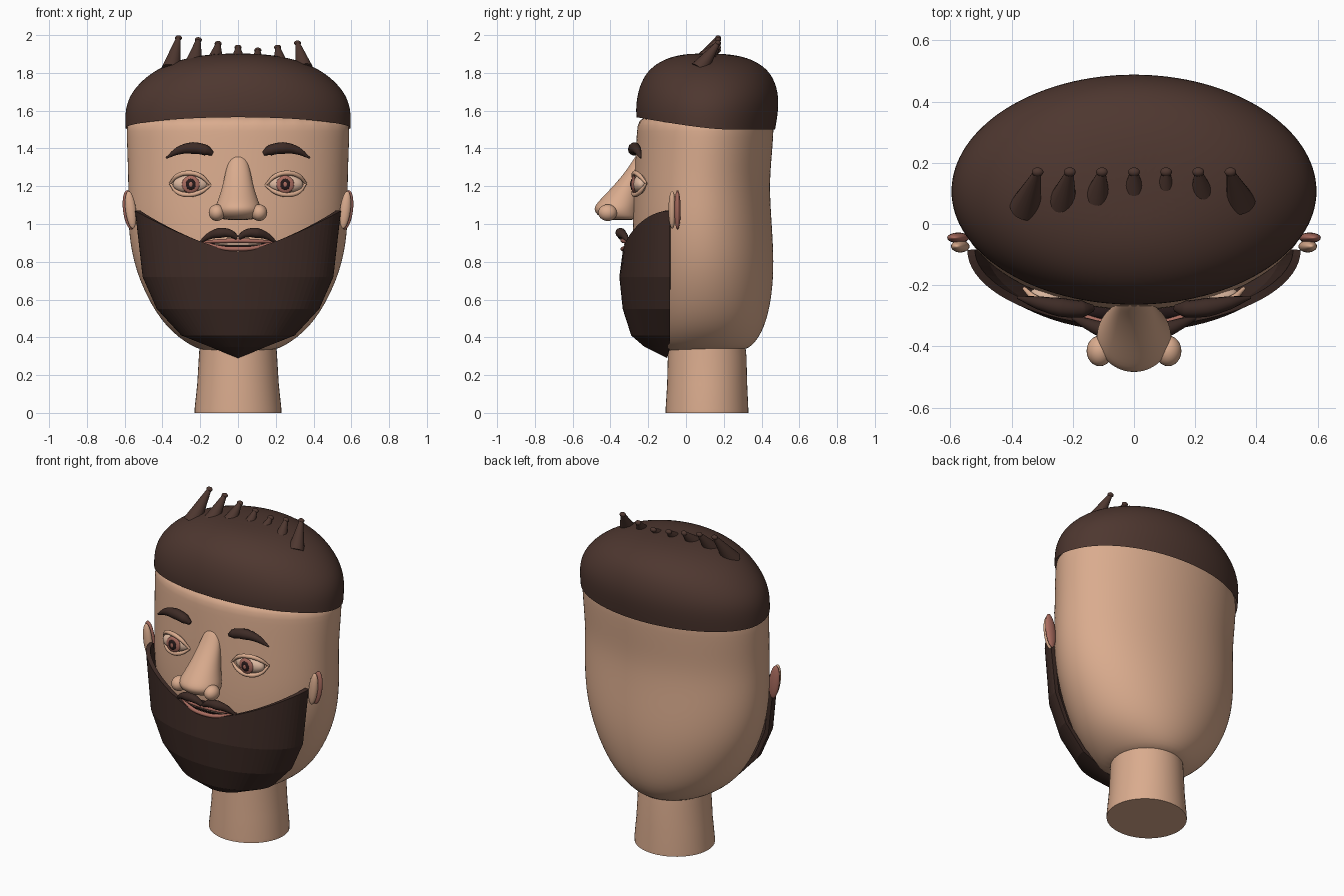
import bpy
import math
from mathutils import Vector

cube = bpy.data.objects.get("Cube")
if cube:
    bpy.data.objects.remove(cube)


def material(name, rgb):
    m = bpy.data.materials.new(name)
    m.use_nodes = True
    m.diffuse_color = (*rgb, 1)
    m.node_tree.nodes["Principled BSDF"].inputs["Base Color"].default_value = (*rgb, 1)
    return m


SKIN = material("skin", (0.70, 0.41, 0.27))
HAIR = material("hair brown", (0.076, 0.038, 0.029))
BEARD = material("beard brown", (0.047, 0.024, 0.019))
PINK = material("pink", (0.40, 0.15, 0.115))
PALE = material("pale cream", (0.72, 0.48, 0.35))
DARK = material("pupil dark", (0.02, 0.01, 0.01))


def mesh_object(name, verts, faces, mat, smooth=True):
    me = bpy.data.meshes.new(name)
    me.from_pydata(verts, [], faces)
    me.materials.append(mat)
    for p in me.polygons:
        p.use_smooth = smooth
    ob = bpy.data.objects.new(name, me)
    bpy.context.collection.objects.link(ob)
    return ob


def loft(name, rings, mat, n=32, subdiv=2, base=None, close_base=True):
    """Stack elliptical rings given as (z, half width, front y, back y), bottom up."""
    verts, faces = [], []
    for i, (z, rx, yf, yb) in enumerate(rings):
        for k in range(n):
            a = 2 * math.pi * k / n
            y = (yf + yb) / 2 + (yb - yf) / 2 * math.sin(a)
            verts.append((rx * math.cos(a), y, base(y) if base and i == 0 else z))
    for i in range(len(rings) - 1):
        for k in range(n):
            j = (k + 1) % n
            faces.append((i * n + k, i * n + j, (i + 1) * n + j, (i + 1) * n + k))
    top = (len(rings) - 1) * n
    faces.append(tuple(range(top, top + n)))
    if close_base:
        faces.append(tuple(reversed(range(n))))
    ob = mesh_object(name, verts, faces, mat)
    if subdiv:
        s = ob.modifiers.new("round", "SUBSURF")
        s.levels = s.render_levels = subdiv
    return ob


def ellipsoid(name, loc, radii, mat, rot=(0, 0, 0)):
    bpy.ops.mesh.primitive_uv_sphere_add(segments=24, ring_count=14, location=loc, rotation=rot)
    ob = bpy.context.object
    ob.name = name
    ob.scale = radii
    ob.data.materials.append(mat)
    bpy.ops.object.shade_smooth()
    return ob


def tube(name, points, mat, side=1):
    """Tapered round tube through (x, y, z, radius) points."""
    cu = bpy.data.curves.new(name, "CURVE")
    cu.dimensions = "3D"
    cu.bevel_depth = 1
    cu.bevel_resolution = 4
    cu.use_fill_caps = True
    sp = cu.splines.new("BEZIER")
    sp.bezier_points.add(len(points) - 1)
    for bp, (x, y, z, r) in zip(sp.bezier_points, points):
        bp.co = (side * x, y, z)
        bp.radius = r
        bp.handle_left_type = bp.handle_right_type = "AUTO"
    cu.materials.append(mat)
    ob = bpy.data.objects.new(name, cu)
    bpy.context.collection.objects.link(ob)
    bpy.ops.object.select_all(action="DESELECT")
    ob.select_set(True)
    bpy.context.view_layer.objects.active = ob
    bpy.ops.object.convert(target="MESH")
    return bpy.context.object


# Head and neck
loft("head", [
    (0.325, 0.16, -0.10, 0.28), (0.345, 0.24, -0.17, 0.35), (0.45, 0.385, -0.225, 0.42),
    (0.62, 0.49, -0.265, 0.458), (0.8, 0.56, -0.28, 0.468), (1.0, 0.587, -0.285, 0.456),
    (1.2, 0.583, -0.278, 0.443), (1.35, 0.588, -0.27, 0.455), (1.5, 0.594, -0.262, 0.467),
    (1.6, 0.585, -0.25, 0.465)], SKIN)
neck = loft("neck", [
    (0, 0.23, -0.108, 0.33), (0.02, 0.23, -0.108, 0.33), (0.15, 0.216, -0.1, 0.324),
    (0.3, 0.207, -0.096, 0.32), (0.4, 0.2, -0.09, 0.31)], SKIN, n=48, subdiv=0)
bpy.context.view_layer.objects.active = neck
neck.select_set(True)
bpy.ops.object.shade_smooth_by_angle()

# Hair cap, its lower edge rising towards the forehead
loft("hair_cap", [
    (1.5, 0.6, -0.264, 0.474), (1.61, 0.602, -0.268, 0.493), (1.7, 0.568, -0.258, 0.49),
    (1.79, 0.48, -0.222, 0.458), (1.85, 0.37, -0.16, 0.395), (1.89, 0.23, -0.07, 0.30),
    (1.903, 0.08, 0.03, 0.18)], HAIR,
    base=lambda y: 1.5 + 0.065 * (max(0, 0.2 - y) / 0.46) ** 1.3, close_base=False)

# Row of hair spikes: base x, base y, base z, tip x, tip z, base radius
for bx, by, bz, tx, tz, r in [
        (-0.355, 0.055, 1.815, -0.315, 1.985, 0.052), (-0.235, 0.07, 1.845, -0.21, 1.975, 0.048),
        (-0.12, 0.09, 1.87, -0.105, 1.955, 0.042), (0, 0.115, 1.88, 0, 1.935, 0.033),
        (0.103, 0.125, 1.88, 0.105, 1.92, 0.027), (0.222, 0.105, 1.86, 0.21, 1.935, 0.036),
        (0.35, 0.07, 1.82, 0.315, 1.958, 0.048)]:
    lo, hi = Vector((bx, by, bz)), Vector((tx, 0.17, tz))
    d = hi - lo
    bpy.ops.mesh.primitive_cone_add(vertices=20, radius1=r, radius2=0.012, depth=d.length,
                                    location=(lo + hi) / 2,
                                    rotation=d.to_track_quat("Z", "Y").to_euler())
    spike = bpy.context.object
    spike.name = "hair_spike"
    spike.data.materials.append(HAIR)
    bpy.ops.object.shade_smooth_by_angle()
    ellipsoid("spike_tip", hi, (0.019, 0.015, 0.014), HAIR)

# Beard: curved rows (z, half width, depth) wrapped round the jaw to a point
COLS = 40
verts, faces = [], []
rows = [(None, 0.545, 0.25), (0.72, 0.505, 0.268), (0.55, 0.43, 0.25),
        (0.41, 0.3, 0.205), (0.35, 0.15, 0.135)]
for z, w, depth in rows:
    for k in range(COLS + 1):
        a = math.pi * (k / COLS - 0.5)
        s = math.sin(a)
        zz = 0.855 + 0.215 * abs(s) ** 1.4 if z is None else z
        verts.append((w * s, -0.085 - depth * math.cos(a), zz))
verts.append((0, -0.1, 0.29))
for i in range(len(rows)):
    for k in range(COLS):
        p, q = i * (COLS + 1) + k, (i + 1) * (COLS + 1) + k
        if i < len(rows) - 1:
            faces.append((p, q, q + 1, p + 1))
        else:
            faces.append((p, len(verts) - 1, p + 1))
beard = mesh_object("beard", verts, faces, BEARD, smooth=False)
thick = beard.modifiers.new("thickness", "SOLIDIFY")
thick.thickness = 0.025
thick.offset = -1

# Nose
loft("nose", [
    (1.02, 0.085, -0.42, -0.25), (1.04, 0.115, -0.465, -0.25), (1.08, 0.127, -0.495, -0.25),
    (1.12, 0.108, -0.465, -0.24), (1.2, 0.082, -0.385, -0.23), (1.29, 0.064, -0.31, -0.22),
    (1.35, 0.045, -0.275, -0.22), (1.375, 0.02, -0.25, -0.22)], SKIN, n=24)

# Paired features
for side, label in ((1, "left"), (-1, "right")):
    ellipsoid(label + "_nostril", (side * 0.112, -0.415, 1.06), (0.043, 0.05, 0.044), SKIN)
    ellipsoid(label + "_ear", (side * 0.568, -0.073, 1.075), (0.028, 0.02, 0.1), SKIN,
              (0, side * 0.12, 0))
    ellipsoid(label + "_ear_back", (side * 0.575, -0.045, 1.075), (0.034, 0.017, 0.105), PINK,
              (0, side * 0.12, 0))
    ellipsoid(label + "_eyeball", (side * 0.25, -0.238, 1.21), (0.095, 0.045, 0.05), PALE)
    ellipsoid(label + "_iris", (side * 0.25, -0.276, 1.21), (0.047, 0.014, 0.047), PINK)
    ellipsoid(label + "_pupil", (side * 0.25, -0.286, 1.21), (0.027, 0.008, 0.03), DARK)
    ellipsoid(label + "_pupil_centre", (side * 0.25, -0.292, 1.21), (0.01, 0.004, 0.014), PINK)
    for lid, mid in (("upper", 1.27), ("lower", 1.155)):
        tube(f"{label}_{lid}_lid", [
            (0.145, -0.266, 1.205, 0.006), (0.2, -0.277, (mid * 3 + 1.21) / 4, 0.012),
            (0.26, -0.27, mid, 0.013), (0.32, -0.245, (mid * 3 + 1.21) / 4, 0.012),
            (0.36, -0.21, 1.215, 0.006)], SKIN, side)
    tube(label + "_eyebrow", [
        (0.135, -0.275, 1.372, 0.012), (0.17, -0.278, 1.39, 0.028), (0.24, -0.272, 1.402, 0.031),
        (0.31, -0.258, 1.39, 0.022), (0.38, -0.24, 1.35, 0.005)], BEARD, side)
    tube(label + "_moustache", [
        (0.005, -0.345, 0.928, 0.012), (0.045, -0.35, 0.95, 0.022), (0.1, -0.345, 0.952, 0.027),
        (0.155, -0.325, 0.935, 0.018), (0.205, -0.305, 0.9, 0.005)], BEARD, side)

# Mouth
ellipsoid("mouth_opening", (0, -0.285, 0.89), (0.18, 0.035, 0.03), DARK)
ellipsoid("teeth", (0, -0.295, 0.893), (0.14, 0.033, 0.012), PALE)
for lip, mid in (("upper_lip", 0.912), ("lower_lip", 0.868)):
    tube(lip, [(-0.19, -0.29, 0.905, 0.006), (-0.1, -0.322, (mid * 3 + 0.9) / 4, 0.011),
               (0, -0.335, mid, 0.012), (0.1, -0.322, (mid * 3 + 0.9) / 4, 0.011),
               (0.19, -0.29, 0.905, 0.006)], PINK)
for ob in bpy.data.objects:
    if ob.name.endswith(("lid", "lip", "eyebrow", "moustache")):
        for p in ob.data.polygons:
            p.use_smooth = True
